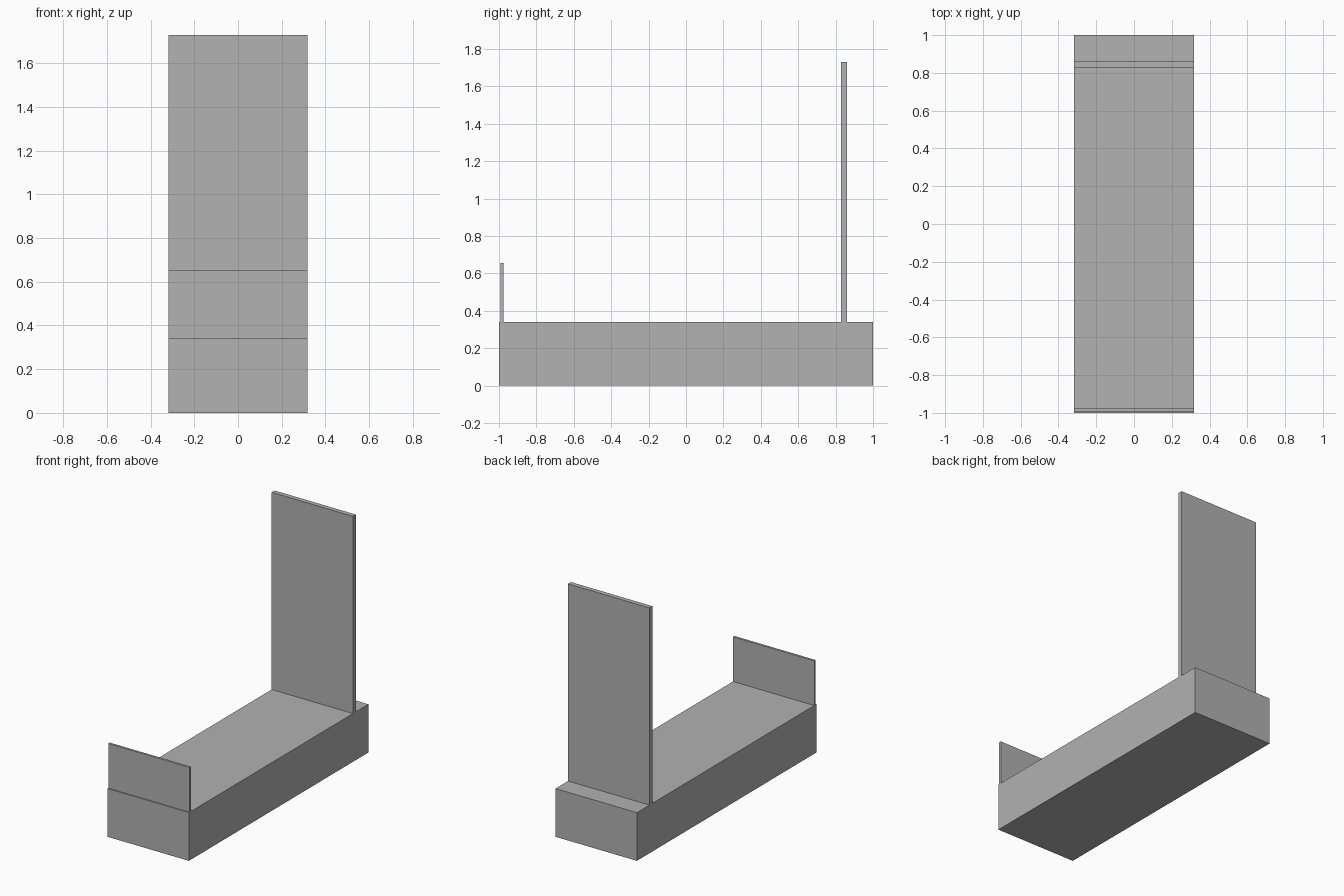
import bpy

cube = bpy.data.objects.get("Cube")
if cube:
    bpy.data.objects.remove(cube, do_unlink=True)

GREY = (0.445, 0.445, 0.445, 1.0)
grey = bpy.data.materials.new("plain grey")
grey.use_nodes = True
grey.diffuse_color = GREY
grey.node_tree.nodes["Principled BSDF"].inputs["Base Color"].default_value = GREY

WIDTH = 0.634
BASE_TOP = 0.34


def slab(name, y0, y1, z0, z1):
    """Full-width box spanning the given depth and height."""
    bpy.ops.mesh.primitive_cube_add(size=1, location=(0, (y0 + y1) / 2, (z0 + z1) / 2))
    ob = bpy.context.object
    ob.name = ob.data.name = name
    ob.scale = (WIDTH, y1 - y0, z1 - z0)
    bpy.ops.object.transform_apply(location=False, rotation=False, scale=True)
    ob.data.materials.append(grey)
    return ob


# Long base block
slab("base", -1.0, 1.0, 0.0, BASE_TOP)

# Low thin panel at the front edge
slab("front_panel", -0.992, -0.976, BASE_TOP, 0.655)

# Tall panel set in from the back edge
slab("back_panel", 0.828, 0.861, BASE_TOP, 1.73)
